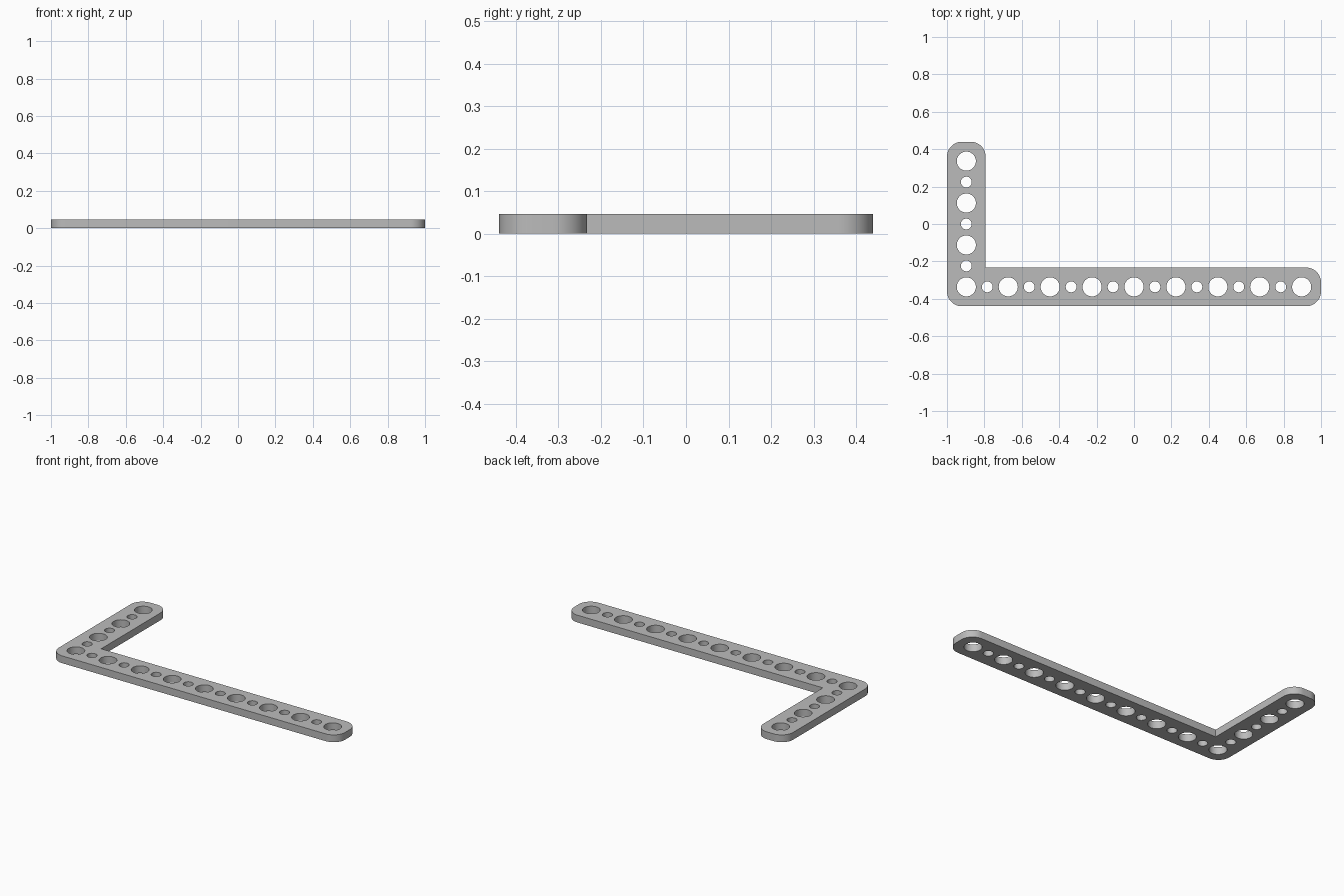
import bpy, bmesh
from math import cos, sin, pi, radians

if "Cube" in bpy.data.objects:
    bpy.data.objects.remove(bpy.data.objects["Cube"])

WIDTH, THICK = 0.207, 0.046
PITCH = (2 - WIDTH) / 8              # spacing of the large holes
DEPTH = 3 * PITCH + WIDTH
CORNER, BIG, SMALL = 0.08, 0.051, 0.029
X0, X1, Y0, Y1 = -1, 1, -DEPTH / 2, DEPTH / 2


def arc(cx, cy, r, start, sweep, steps):
    """Points along an arc, angles in degrees."""
    angles = [radians(start + sweep * i / steps) for i in range(steps + 1)]
    return [(cx + r * cos(a), cy + r * sin(a)) for a in angles]


def corner(x, y, sx, sy, start):
    """Rounded outer corner; sx and sy point towards the inside."""
    return arc(x + sx * CORNER, y + sy * CORNER, CORNER, start, 90, 12)


def add_loop(curve, points):
    spline = curve.splines.new("POLY")
    spline.points.add(len(points) - 1)
    for p, (x, y) in zip(spline.points, points):
        p.co = (x, y, 0, 1)
    spline.use_cyclic_u = True


# L-shaped outline with a sharp inner corner
curve = bpy.data.curves.new("bracket_profile", "CURVE")
curve.dimensions = "2D"
curve.fill_mode = "BOTH"
curve.extrude = THICK / 2
inner = (X0 + WIDTH, Y0 + WIDTH)
add_loop(curve, corner(X0, Y0, 1, 1, 180) + corner(X1, Y0, -1, 1, 270)
         + corner(X1, inner[1], -1, -1, 0) + [inner]
         + corner(inner[0], Y1, -1, -1, 0) + corner(X0, Y1, 1, -1, 90))

# Alternating large and small holes along both arms
hx, hy = X0 + WIDTH / 2, Y0 + WIDTH / 2
along_x = [(i, hx + i * PITCH / 2, hy) for i in range(17)]
along_y = [(i, hx, hy + i * PITCH / 2) for i in range(1, 7)]
for i, x, y in along_x + along_y:
    add_loop(curve, arc(x, y, SMALL if i % 2 else BIG, 0, 360, 40)[:-1])

# Turn the profile into a clean solid plate
source = bpy.data.objects.new("profile", curve)
bpy.context.collection.objects.link(source)
bpy.context.view_layer.update()
mesh = bpy.data.meshes.new_from_object(
    source.evaluated_get(bpy.context.evaluated_depsgraph_get()))
bpy.data.objects.remove(source)

bm = bmesh.new()
bm.from_mesh(mesh)
bmesh.ops.remove_doubles(bm, verts=bm.verts, dist=0.0001)
bmesh.ops.translate(bm, verts=bm.verts, vec=(0, 0, THICK / 2))
bmesh.ops.recalc_face_normals(bm, faces=bm.faces)
bm.to_mesh(mesh)
bm.free()

bracket = bpy.data.objects.new("corner_bracket", mesh)
bpy.context.collection.objects.link(bracket)

# Plain grey
grey = bpy.data.materials.new("grey")
grey.use_nodes = True
colour = (0.5, 0.5, 0.5, 1)
grey.diffuse_color = colour
grey.node_tree.nodes["Principled BSDF"].inputs["Base Color"].default_value = colour
mesh.materials.clear()
mesh.materials.append(grey)

bpy.ops.object.select_all(action="DESELECT")
bracket.select_set(True)
bpy.context.view_layer.objects.active = bracket
bpy.ops.object.shade_smooth_by_angle(angle=radians(30))
